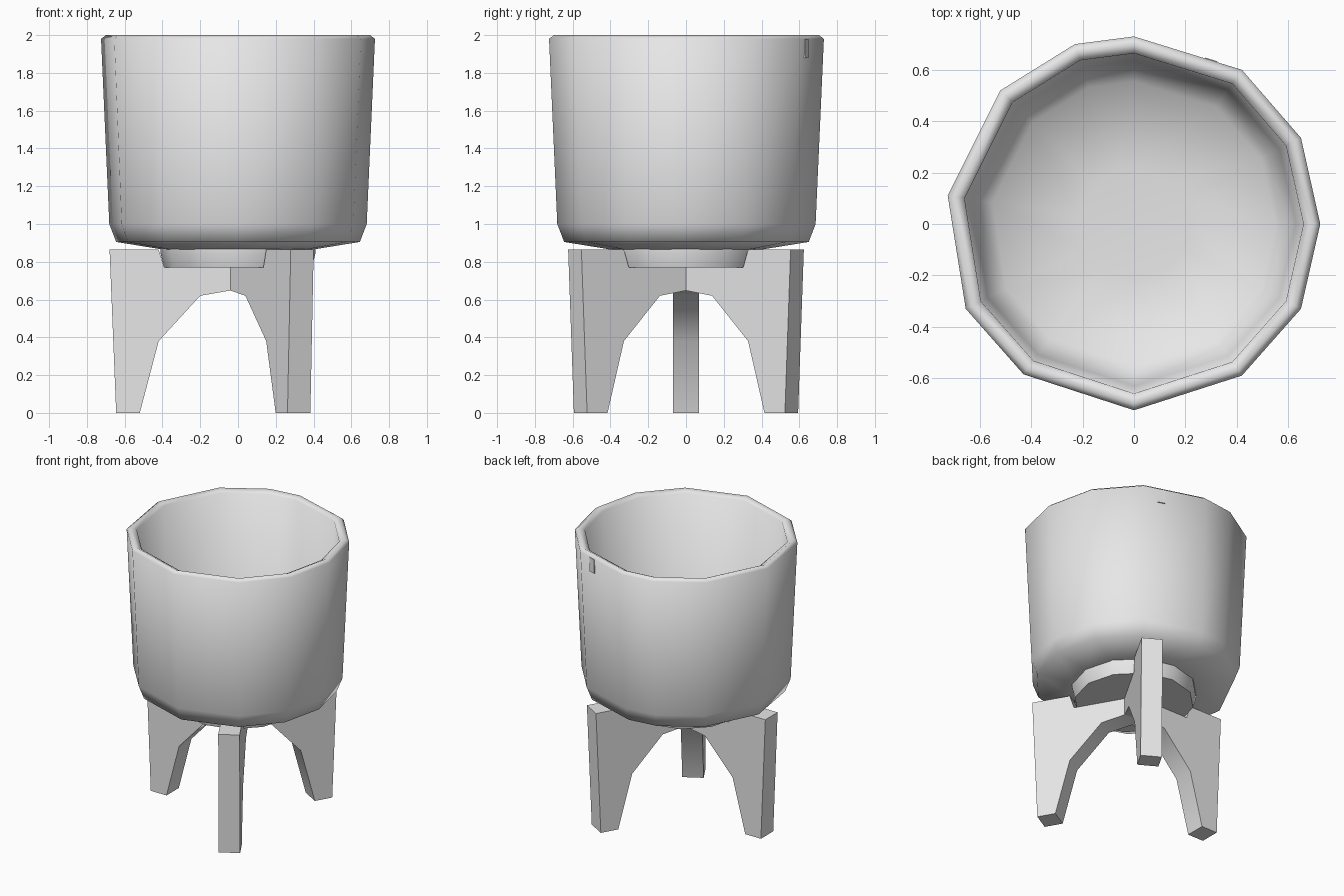
import bpy, bmesh, math
from mathutils import Matrix

cube = bpy.data.objects.get("Cube")
if cube:
    bpy.data.objects.remove(cube)

grey = bpy.data.materials.new("plain_grey")
grey.use_nodes = True
grey.diffuse_color = (0.8, 0.8, 0.8, 1)
grey.node_tree.nodes["Principled BSDF"].inputs["Base Color"].default_value = (0.8, 0.8, 0.8, 1)


def finish(name, bm, angle):
    """Turn a bmesh into a named, shaded object."""
    bmesh.ops.recalc_face_normals(bm, faces=bm.faces)
    mesh = bpy.data.meshes.new(name)
    bm.to_mesh(mesh)
    bm.free()
    mesh.materials.append(grey)
    obj = bpy.data.objects.new(name, mesh)
    bpy.context.collection.objects.link(obj)
    bpy.ops.object.select_all(action='DESELECT')
    obj.select_set(True)
    bpy.context.view_layer.objects.active = obj
    bpy.ops.object.shade_smooth_by_angle(angle=math.radians(angle))
    return obj


def loft(name, outline, profile, angle):
    """Stack scaled copies of an outline; profile holds (scale, height)."""
    bm = bmesh.new()
    rings = [[bm.verts.new((x * s, y * s, z)) for x, y in outline] for s, z in profile]
    n = len(outline)
    for low, high in zip(rings, rings[1:]):
        for i in range(n):
            j = (i + 1) % n
            bm.faces.new((low[i], low[j], high[j], high[i]))
    bm.faces.new(rings[0])
    bm.faces.new(rings[-1])
    return finish(name, bm, angle)


# Bowl: uneven hand-cut rim outline, hollow inside
rim = [(0.725, 0), (0.65, 0.335), (0.42, 0.6), (0, 0.73), (-0.23, 0.7), (-0.52, 0.52),
       (-0.725, 0.11), (-0.655, -0.33), (-0.43, -0.585), (0, -0.725), (0.42, -0.59), (0.65, -0.33)]
loft("bowl", rim, [(0.55, 0.865), (0.89, 0.905), (0.94, 1.0), (1, 1.98), (0.965, 2.0),
                   (0.91, 1.98), (0.87, 1.12), (0.76, 1.02), (0.3, 0.99)], 75)

# Foot disc under the bowl
circle = [(math.cos(math.tau * i / 12), math.sin(math.tau * i / 12)) for i in range(12)]
loft("bowl_foot", circle, [(0.39, 0.77), (0.41, 0.845), (0.41, 0.88)], 40)

# Stand: three legs, each with an arm reaching to the middle
leg_side = [(0.68, 0.865), (0.42, 0.865), (0.39, 0.77), (0, 0.77), (0, 0.655),
            (0.2, 0.62), (0.42, 0.38), (0.52, 0), (0.645, 0)]
for name, turn in (("right_leg", 180), ("front_leg", -60), ("back_leg", 60)):
    bm = bmesh.new()
    face = bm.faces.new([bm.verts.new((r, -0.07, z)) for r, z in leg_side])
    out = bmesh.ops.extrude_face_region(bm, geom=[face])
    for v in out["geom"]:
        if isinstance(v, bmesh.types.BMVert):
            v.co.y = 0.07
    bm.transform(Matrix.Rotation(math.radians(turn), 4, 'Z'))
    finish(name, bm, 40)

# Small chip on the back of the rim
bm = bmesh.new()
bmesh.ops.create_cube(bm, size=1)
bm.transform(Matrix.Translation((0.3, 0.636, 1.93)) @ Matrix.Rotation(math.radians(-17), 4, 'Z')
             @ Matrix.Diagonal((0.05, 0.009, 0.1, 1)))
finish("rim_chip", bm, 30)
